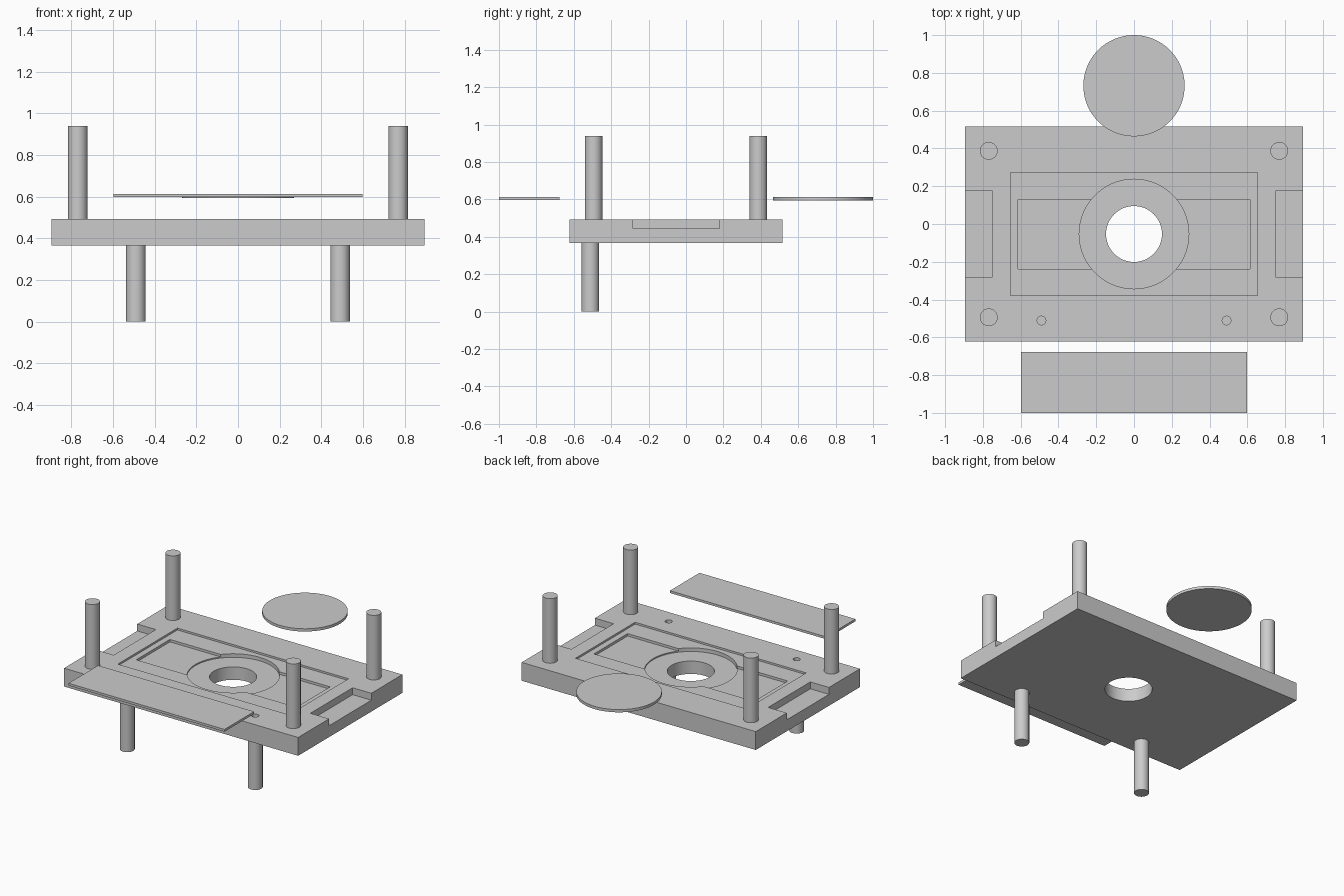
import bpy
import math

old = bpy.data.objects.get("Cube")
if old:
    bpy.data.objects.remove(old, do_unlink=True)

grey = bpy.data.materials.new("plain grey")
grey.use_nodes = True
colour = (0.6, 0.6, 0.6, 1)
grey.diffuse_color = colour
grey.node_tree.nodes["Principled BSDF"].inputs["Base Color"].default_value = colour


def finish(name):
    ob = bpy.context.object
    ob.name = name
    ob.data.materials.append(grey)
    return ob


def box(name, x, y, z):
    """Box from (min, max) pairs along each axis."""
    spans = (x, y, z)
    bpy.ops.mesh.primitive_cube_add(size=1, location=[(a + b) / 2 for a, b in spans])
    bpy.context.object.scale = [b - a for a, b in spans]
    bpy.ops.object.transform_apply(location=False, rotation=False, scale=True)
    return finish(name)


def cylinder(name, x, y, r, z, sides=48):
    bpy.ops.mesh.primitive_cylinder_add(vertices=sides, radius=r, depth=z[1] - z[0],
                                        location=(x, y, sum(z) / 2))
    bpy.ops.object.shade_smooth_by_angle(angle=math.radians(30))
    return finish(name)


def cut(target, cutter):
    cutter.hide_render = True
    mod = target.modifiers.new("cut", 'BOOLEAN')
    mod.operation = 'DIFFERENCE'
    mod.solver = 'EXACT'
    mod.object = cutter
    bpy.context.view_layer.objects.active = target
    bpy.ops.object.modifier_apply(modifier=mod.name)
    bpy.data.objects.remove(cutter, do_unlink=True)


BOTTOM, TOP, ABOVE = 0.366, 0.493, 0.6
MID = -0.053                       # y of the plate centre

# Base plate with stepped pockets
plate = box("base_plate", (-0.896, 0.896), (-0.622, 0.517), (BOTTOM, TOP))
cut(plate, box("wide_pocket", (-0.655, 0.655), (MID - 0.326, MID + 0.326), (TOP - 0.013, ABOVE)))
cut(plate, box("inner_pocket", (-0.613, 0.613), (MID - 0.184, MID + 0.184), (TOP - 0.03, ABOVE)))
cut(plate, cylinder("round_pocket", 0, MID, 0.29, (TOP - 0.038, ABOVE), 96))
cut(plate, cylinder("centre_hole", 0, MID, 0.148, (0.3, ABOVE), 96))

for side, s in (("left", 1), ("right", -1)):
    # Side notch and screw hole
    cut(plate, box("notch", sorted((s * 0.753, s * 1.0)), (MID - 0.231, MID + 0.231),
                   (TOP - 0.048, ABOVE)))
    cut(plate, cylinder("screw_hole", s * 0.49, -0.511, 0.023, (0.3, ABOVE), 32))

    # Posts above and legs below
    cylinder(side + "_front_post", s * 0.769, -0.494, 0.047, (TOP, 0.94))
    cylinder(side + "_back_post", s * 0.769, 0.387, 0.047, (TOP, 0.94))
    cylinder(side + "_leg", s * 0.49, -0.511, 0.047, (0, BOTTOM))

bpy.context.view_layer.objects.active = plate
bpy.ops.object.select_all(action='DESELECT')
plate.select_set(True)
bpy.ops.object.shade_smooth_by_angle(angle=math.radians(30))

# Loose covers floating beside the plate
box("cover_strip", (-0.597, 0.597), (-1.0, -0.677), (0.597, 0.613))
cylinder("cover_disc", 0, 0.732, 0.268, (0.594, 0.613), 96)
